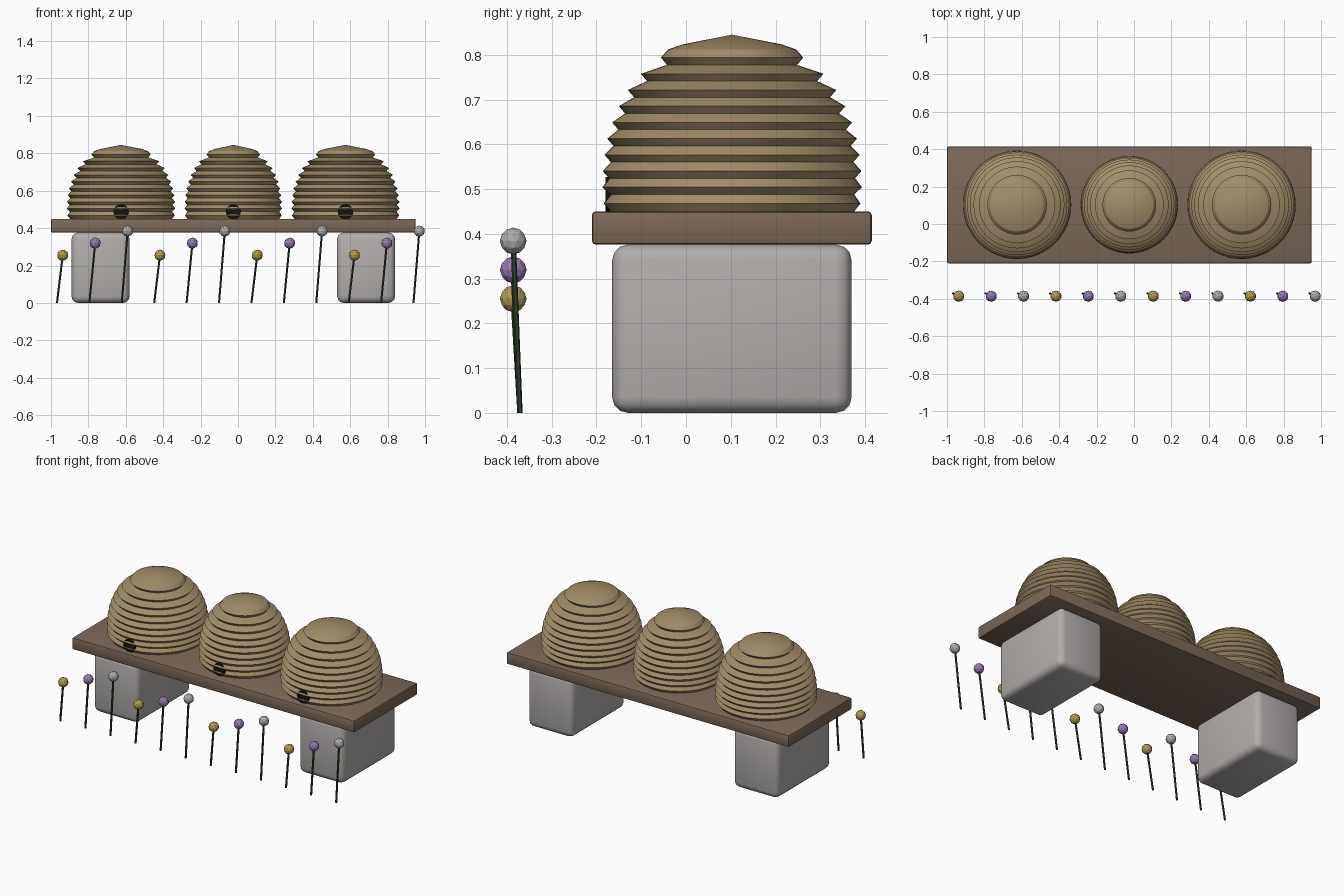
import bpy, bmesh, math
from mathutils import Vector

cube = bpy.data.objects.get("Cube")
if cube:
    bpy.data.objects.remove(cube, do_unlink=True)


def material(name, rgb):
    m = bpy.data.materials.new(name)
    m.use_nodes = True
    m.diffuse_color = (*rgb, 1)
    bsdf = next(n for n in m.node_tree.nodes if n.type == 'BSDF_PRINCIPLED')
    bsdf.inputs["Base Color"].default_value = (*rgb, 1)
    return m


STRAW = material("straw", (0.36, 0.27, 0.14))
WOOD = material("wood", (0.20, 0.14, 0.10))
STONE = material("stone", (0.44, 0.42, 0.41))
BLACK = material("entrance black", (0.008, 0.007, 0.006))
STEM = material("stem green", (0.035, 0.06, 0.03))
PETALS = [material("yellow petals", (0.45, 0.33, 0.09)),
          material("purple petals", (0.31, 0.20, 0.44)),
          material("pale petals", (0.42, 0.42, 0.42))]


def add_object(name, bm, mat, smooth=None):
    mesh = bpy.data.meshes.new(name)
    bmesh.ops.recalc_face_normals(bm, faces=bm.faces)
    bm.to_mesh(mesh)
    bm.free()
    mesh.materials.append(mat)
    if smooth is not None:
        mesh.shade_smooth()
        mesh.set_sharp_from_angle(angle=math.radians(smooth))
    obj = bpy.data.objects.new(name, mesh)
    bpy.context.collection.objects.link(obj)
    return obj


def box(name, low, high, mat, bevel, segments):
    low, high = Vector(low), Vector(high)
    bm = bmesh.new()
    bmesh.ops.create_cube(bm, size=1)
    bmesh.ops.scale(bm, vec=high - low, verts=bm.verts)
    bmesh.ops.translate(bm, vec=(low + high) / 2, verts=bm.verts)
    bmesh.ops.bevel(bm, geom=bm.edges[:], offset=bevel, segments=segments,
                    profile=0.5, affect='EDGES')
    return add_object(name, bm, mat, 30)


def rod(name, start, end, radius, sides, mat):
    start, end = Vector(start), Vector(end)
    axis = end - start
    bm = bmesh.new()
    bmesh.ops.create_cone(bm, cap_ends=True, segments=sides, radius1=radius,
                          radius2=radius, depth=axis.length)
    bmesh.ops.rotate(bm, verts=bm.verts,
                     matrix=axis.to_track_quat('Z', 'Y').to_matrix())
    bmesh.ops.translate(bm, vec=(start + end) / 2, verts=bm.verts)
    return add_object(name, bm, mat, 50)


# Bench: plank on two stone blocks
box("plank", (-1, -0.21, 0.376), (0.95, 0.415, 0.45), WOOD, 0.008, 2)
for side, x in (("right", -0.735), ("left", 0.685)):
    box(side + "_stone", (x - 0.155, -0.165, 0), (x + 0.155, 0.37, 0.376),
        STONE, 0.035, 3)

# Coiled hives: ridge radius at evenly spaced heights, with grooves between
RIDGES = [0.287, 0.29, 0.289, 0.285, 0.279, 0.268, 0.253, 0.233, 0.204, 0.159]
STEP, FIRST = 0.0362, 0.468
profile = [(0, 0.449), (0.272, 0.449)]
for i, r in enumerate(RIDGES):
    z = FIRST + i * STEP
    profile.append((r, z))
    if i + 1 < len(RIDGES):
        profile.append((min(r, RIDGES[i + 1]) - 0.014, z + STEP * 0.55))
profile += [(0.143, 0.812), (0.112, 0.823), (0, 0.845)]


def hive(name, x, y, width):
    bm = bmesh.new()
    verts = [bm.verts.new((r * width, 0, z)) for r, z in profile]
    edges = [bm.edges.new(pair) for pair in zip(verts, verts[1:])]
    bmesh.ops.spin(bm, geom=verts + edges, cent=(0, 0, 0), axis=(0, 0, 1),
                   angle=math.tau, steps=48)
    bmesh.ops.remove_doubles(bm, verts=bm.verts, dist=0.0005)
    bmesh.ops.translate(bm, vec=(x, y, 0), verts=bm.verts)
    add_object(name, bm, STRAW, 25)
    # Dark doorway lying between the coils
    front = y - 0.283 * width
    rod(name + "_entrance", (x, front, 0.487), (x, front + 0.06, 0.487),
        0.04, 20, BLACK)


for label, x, width in (("right", -0.625, 1), ("middle", -0.025, 0.9), ("left", 0.575, 1)):
    hive(label + "_hive", x, 0.103, width)

# Row of leaning flowers, repeating three colours and heights
for i in range(12):
    kind = i % 3
    head = Vector((-0.937 + i * 0.1733, -0.386, 0.255 + kind * 0.0645))
    rod(f"flower_stem_{i + 1}", (head.x - 0.031, -0.371, 0), head, 0.006, 6, STEM)
    bm = bmesh.new()
    bmesh.ops.create_icosphere(bm, subdivisions=2, radius=0.03)
    bmesh.ops.translate(bm, vec=head, verts=bm.verts)
    add_object(f"flower_head_{i + 1}", bm, PETALS[kind])
